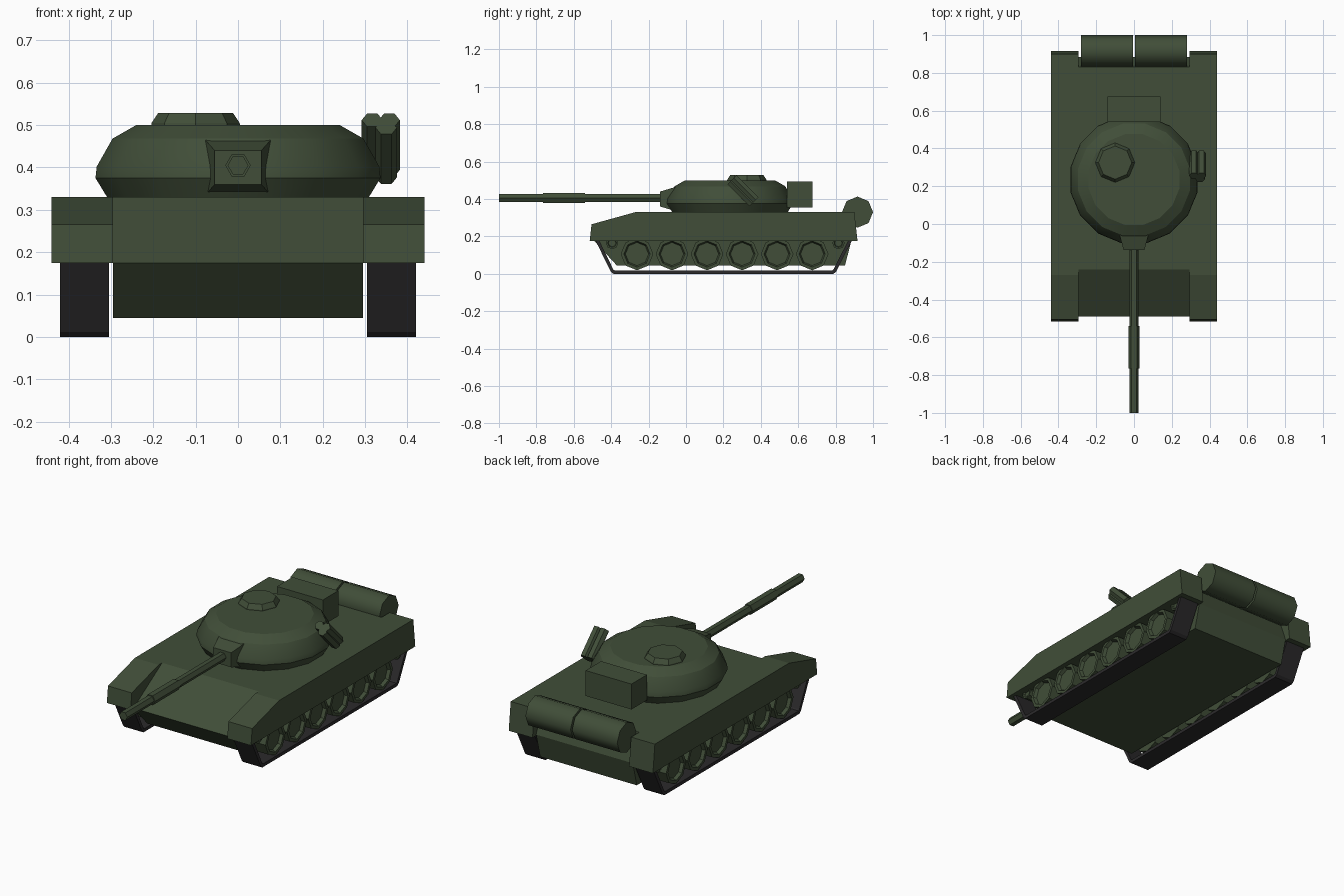
import bpy, bmesh, math
from mathutils import Vector

if "Cube" in bpy.data.objects:
    bpy.data.objects.remove(bpy.data.objects["Cube"])


def material(name, rgb):
    m = bpy.data.materials.new(name)
    m.diffuse_color = (*rgb, 1)
    m.use_nodes = True
    m.node_tree.nodes["Principled BSDF"].inputs["Base Color"].default_value = m.diffuse_color
    return m


GREEN = material("olive_green", (0.052, 0.076, 0.040))
DARK = material("track_black", (0.024, 0.023, 0.024))


def finish(bm, name, mat=GREEN, mirror=False, smooth=None):
    bmesh.ops.remove_doubles(bm, verts=bm.verts, dist=1e-5)
    bmesh.ops.recalc_face_normals(bm, faces=bm.faces)
    me = bpy.data.meshes.new(name)
    bm.to_mesh(me)
    bm.free()
    me.materials.append(mat)
    ob = bpy.data.objects.new(name, me)
    bpy.context.collection.objects.link(ob)
    if smooth:
        bpy.ops.object.select_all(action='DESELECT')
        ob.select_set(True)
        bpy.context.view_layer.objects.active = ob
        bpy.ops.object.shade_smooth_by_angle(angle=math.radians(smooth))
    if mirror:
        ob.modifiers.new("mirror", 'MIRROR').use_axis[0] = True
    return ob


def loft(rings, name, caps=True, closed=False, **kw):
    """Skin a list of equal-length point rings."""
    bm = bmesh.new()
    vr = [[bm.verts.new(p) for p in r] for r in rings]
    pairs = list(zip(vr, vr[1:])) + ([(vr[-1], vr[0])] if closed else [])
    for a, b in pairs:
        for i in range(len(a)):
            j = (i + 1) % len(a)
            bm.faces.new((a[i], a[j], b[j], b[i]))
    if caps and not closed:
        bm.faces.new(vr[0])
        bm.faces.new(vr[-1])
    return finish(bm, name, **kw)


def prism(profile, x0, x1, name, **kw):
    """Extrude a (y, z) profile along x."""
    return loft([[(x, y, z) for y, z in profile] for x in (x0, x1)], name, **kw)


def lathe(profile, n, origin, axis, side, name, phase=0.0, **kw):
    """Revolve (radius, distance) points about an axis; side is angle zero."""
    o, a, u = Vector(origin), Vector(axis).normalized(), Vector(side).normalized()
    v = a.cross(u)
    rings = []
    for r, d in profile:
        ang = [2 * math.pi * (i + phase) / n for i in range(n)]
        rings.append([o + a * d + (u * math.cos(t) + v * math.sin(t)) * r for t in ang])
    return loft(rings, name, **kw)


X, Y, Z = (1, 0, 0), (0, 1, 0), (0, 0, 1)

# Hull and side fenders
prism([(-0.24, 0.33), (-0.49, 0.175), (-0.37, 0.045), (0.85, 0.045),
       (0.885, 0.18), (0.83, 0.33)], -0.295, 0.295, "hull")
prism([(-0.515, 0.175), (-0.505, 0.265), (-0.27, 0.33), (0.90, 0.33),
       (0.917, 0.175)], 0.295, 0.44, "fender", mirror=True)

# Tracks: closed bands
outer = [(-0.485, 0.18), (-0.402, 0.012), (-0.388, 0), (0.788, 0),
         (0.803, 0.012), (0.888, 0.18), (0.87, 0.21), (-0.465, 0.21)]
inner = [(-0.465, 0.18), (-0.389, 0.024), (-0.382, 0.018), (0.782, 0.018),
         (0.789, 0.024), (0.868, 0.18), (0.86, 0.195), (-0.455, 0.195)]
loft([[(x, y, z) for y, z in p] for p, x in
      ((outer, 0.305), (outer, 0.42), (inner, 0.42), (inner, 0.305))],
     "track", closed=True, mat=DARK, mirror=True)

# Road wheels with recessed hubs, plus end wheels
for i in range(6):
    lathe([(0.087, 0.31), (0.087, 0.412), (0.07, 0.412), (0.062, 0.395)], 8,
          (0, -0.262 + 0.1873 * i, 0.106), X, Z, f"road_wheel_{i + 1}", mirror=True)
for y, label in ((-0.395, "front"), (0.815, "rear")):
    lathe([(0.033, 0.31), (0.033, 0.405), (0.024, 0.405), (0.02, 0.395)], 8,
          (0, y, 0.165), X, Z, f"{label}_end_wheel", mirror=True)

# Turret dome and hatch
lathe([(0.312, 0.325), (0.343, 0.375), (0.340, 0.402), (0.302, 0.468), (0.245, 0.50)],
      16, (0, 0.235, 0), Z, X, "turret", phase=0.5, smooth=25)
lathe([(0.106, 0.49), (0.104, 0.505), (0.088, 0.529)], 8, (-0.1, 0.325, 0), Z, X,
      "hatch", phase=0.0)

# Gun mount and stepped barrel
loft([[(-w, y, 0.40 - h), (w, y, 0.40 - h), (w, y, 0.40 + h), (-w, y, 0.40 + h)]
      for w, y, h in ((0.055, -0.138, 0.04), (0.08, -0.045, 0.068), (0.08, 0.03, 0.068))],
     "gun_mount")
lathe([(0.0245, -1.0), (0.0245, -0.765), (0.03, -0.765), (0.03, -0.54),
       (0.0245, -0.54), (0.0245, -0.12)], 6, (0, 0, 0.405), Y, X, "gun_barrel")

# Storage bin behind the turret
prism([(0.54, 0.355), (0.675, 0.355), (0.675, 0.495), (0.54, 0.495)],
      -0.14, 0.14, "storage_bin")

# Launcher tubes, tilted up and forward
for i, (x, s) in enumerate(((0.317, 1), (0.357, 1), (0.35, -1))):
    lathe([(0.025, -0.083), (0.025, 0.083)], 6,
          (x, 0.305 + s * 0.009, 0.444 + s * 0.009), (0, -1, 1), X,
          f"launcher_tube_{i + 1}")

# Rear fuel drums
lathe([(0.083, 0.005), (0.083, 0.28)], 8, (0, 0.917, 0.33), X, Z,
      "fuel_drum", mirror=True, smooth=50)
